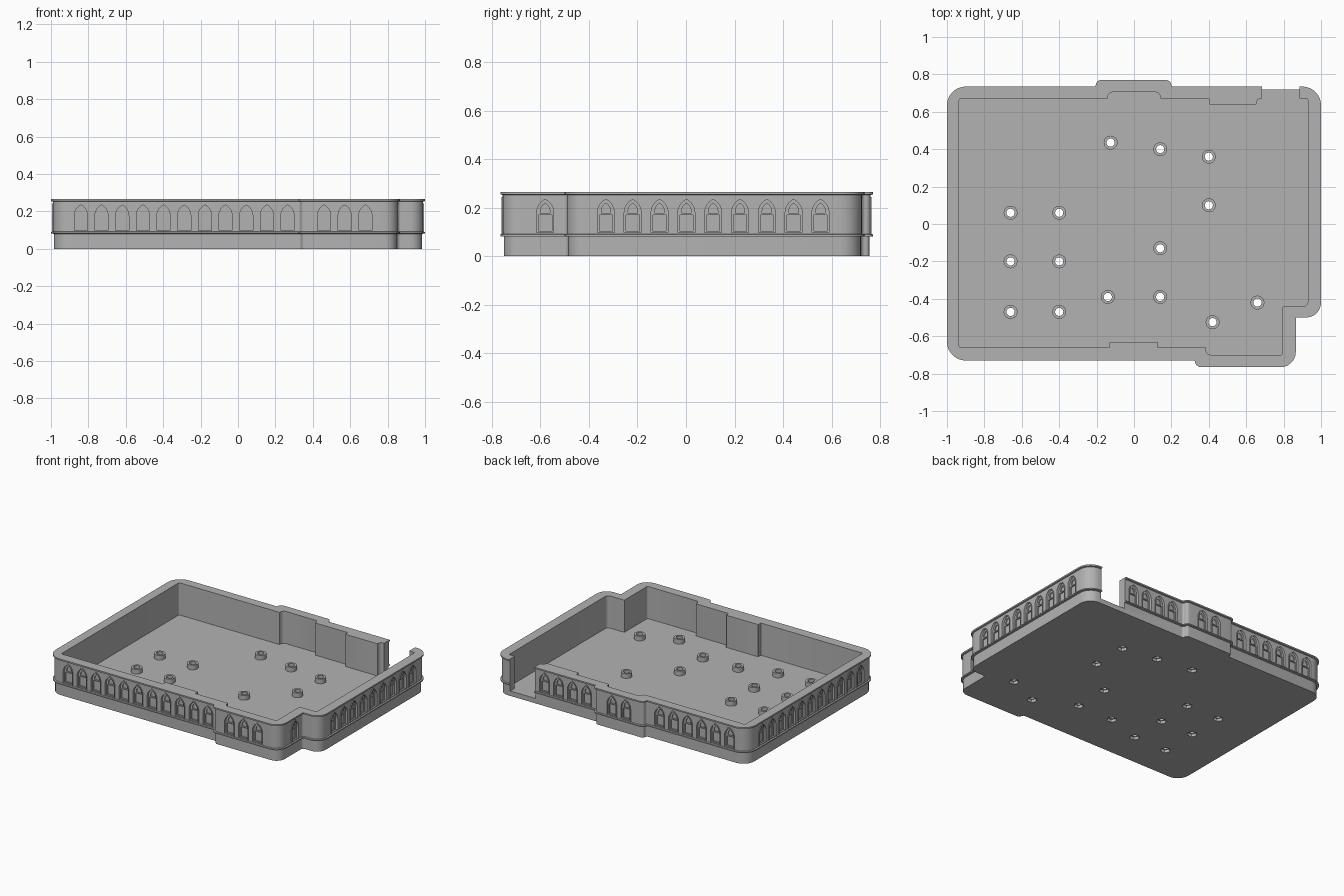
import bpy, bmesh, math
from mathutils import Vector

if "Cube" in bpy.data.objects:
    bpy.data.objects.remove(bpy.data.objects["Cube"])

stone = bpy.data.materials.new("stone_grey")
stone.use_nodes = True
stone.diffuse_color = (0.45, 0.45, 0.45, 1)
stone.node_tree.nodes["Principled BSDF"].inputs["Base Color"].default_value = (0.45, 0.45, 0.45, 1)

FLOOR, TOP = 0.035, 0.265
WALL_INSET = 0.01


def rounded(corners, inset=0.0, seg=7):
    """Counter-clockwise right-angled outline with rounded corners, moved inwards."""
    pts, n = [], len(corners)
    for i, (x, y, r) in enumerate(corners):
        p = Vector((x, y))
        a = (p - Vector(corners[i - 1][:2])).normalized()
        b = (Vector(corners[(i + 1) % n][:2]) - p).normalized()
        turn = a.x * b.y - a.y * b.x
        p += inset * (Vector((-a.y, a.x)) + Vector((-b.y, b.x)))
        r = max(r - inset * turn, 0.002)
        centre = p - a * r + b * r
        for k in range(seg + 1):
            t = k / seg * math.pi / 2
            pts.append(centre + a * r * math.sin(t) - b * r * math.cos(t))
    return pts


def loft(bm, loops):
    """Closed solid through loops that have equal point counts."""
    rings = [[bm.verts.new(p) for p in loop] for loop in loops]
    n = len(rings[0])
    for lo, hi in zip(rings, rings[1:]):
        for i in range(n):
            j = (i + 1) % n
            bm.faces.new((lo[i], lo[j], hi[j], hi[i]))
    bm.faces.new(rings[0][::-1])
    bm.faces.new(rings[-1])


def flat_loop(pts, z):
    return [(p[0], p[1], z) for p in pts]


def finish(name, bm):
    bmesh.ops.recalc_face_normals(bm, faces=bm.faces)
    me = bpy.data.meshes.new(name)
    bm.to_mesh(me)
    bm.free()
    me.materials.append(stone)
    ob = bpy.data.objects.new(name, me)
    bpy.context.collection.objects.link(ob)
    return ob


def combine(target, bm, operation):
    tool = finish("cutter", bm)
    tool.hide_render = True
    mod = target.modifiers.new("bool", "BOOLEAN")
    mod.operation, mod.object, mod.solver = operation, tool, "EXACT"
    bpy.context.view_layer.objects.active = target
    bpy.ops.object.modifier_apply(modifier=mod.name)
    bpy.data.objects.remove(tool)


def disc(x, y, r, n):
    return [(x + r * math.cos(k * math.tau / n), y + r * math.sin(k * math.tau / n)) for k in range(n)]


# Outer shell with base, ledge and top rail
outer = [(-1, -0.73, 0.1), (0.325, -0.73, 0.004), (0.325, -0.765, 0.034), (0.865, -0.765, 0.08),
         (0.865, -0.5, 0.005), (1, -0.5, 0.08), (1, 0.735, 0.1),
         (0.2, 0.735, 0.004), (0.2, 0.77, 0.03), (-0.205, 0.77, 0.03), (-0.205, 0.735, 0.004),
         (-1, 0.735, 0.1)]
steps = [(0.015, 0), (0.015, 0.08), (0, 0.082), (0, 0.09), (WALL_INSET, 0.092),
         (WALL_INSET, 0.252), (0, 0.255), (0, TOP)]
bm = bmesh.new()
loft(bm, [flat_loop(rounded(outer, d), z) for d, z in steps])
tray = finish("castle_wall_tray", bm)

# Interior cavity
inner = [(-0.935, -0.66, 0.01), (-0.13, -0.66, 0.004), (-0.13, -0.63, 0.004), (0.125, -0.63, 0.004),
         (0.125, -0.66, 0.004), (0.385, -0.66, 0.004), (0.385, -0.7, 0.025), (0.795, -0.7, 0.01),
         (0.795, -0.44, 0.004), (0.93, -0.44, 0.025), (0.93, 0.67, 0.01), (0.655, 0.67, 0.02),
         (0.655, 0.64, 0.004), (0.4, 0.64, 0.004), (0.4, 0.67, 0.004), (0.14, 0.67, 0.004),
         (0.14, 0.705, 0.025), (-0.14, 0.705, 0.025), (-0.14, 0.67, 0.004), (-0.935, 0.67, 0.01)]
bm = bmesh.new()
cavity = rounded(inner, 0, 4)
loft(bm, [flat_loop(cavity, FLOOR), flat_loop(cavity, 0.4)])
combine(tray, bm, "DIFFERENCE")

# Doorway through the back wall
bm = bmesh.new()
door = [(0.685, 0.65), (0.885, 0.65), (0.885, 0.9), (0.685, 0.9)]
loft(bm, [flat_loop(door, FLOOR), flat_loop(door, 0.4)])
combine(tray, bm, "DIFFERENCE")

# Floor bosses with through holes and hexagonal pockets underneath
bosses = [(x, y) for x in (-0.66, -0.4) for y in (-0.47, -0.2, 0.06)]
bosses += [(-0.14, -0.39), (0.14, -0.39), (0.14, -0.13), (-0.125, 0.435), (0.14, 0.4),
           (0.4, 0.36), (0.4, 0.1), (0.42, -0.525), (0.66, -0.42)]
for radius, sides, z0, z1, op in ((0.037, 24, 0.025, 0.068, "UNION"),
                                  (0.022, 16, -0.1, 0.2, "DIFFERENCE"),
                                  (0.033, 6, -0.1, 0.02, "DIFFERENCE")):
    bm = bmesh.new()
    for x, y in bosses:
        ring = disc(x, y, radius, sides)
        loft(bm, [flat_loop(ring, z0), flat_loop(ring, z1)])
    combine(tray, bm, op)

# Window places: centre on the wall face, and outward direction
def row(start, count, step=0.1105):
    return [start + i * step for i in range(count)]


W = WALL_INSET
windows = [((x, -0.73 + W), (0, -1)) for x in row(-0.84, 11)]
windows += [((x, -0.765 + W), (0, -1)) for x in row(0.46, 3)]
windows += [((0.865 - W, -0.58), (1, 0))]
windows += [((1 - W, y), (1, 0)) for y in row(-0.33, 9)]
windows += [((-1 + W, y), (-1, 0)) for y in row(-0.553, 11)]
windows += [((x, 0.735 - W), (0, 1)) for x in row(0.28, 4) + row(-0.85, 6)]
windows += [((x, 0.77 - W), (0, 1)) for x in row(-0.055, 2)]


def arch(half, z0, spring, apex, n=6):
    """Pointed arch outline as (u, z) points."""
    h = apex - spring
    r = (half * half + h * h) / (2 * half)
    end = math.asin(h / r)
    side = [(half - r + r * math.cos(end * k / n), spring + r * math.sin(end * k / n)) for k in range(n + 1)]
    side[-1] = (0, apex)
    return [(half, z0)] + side + [(-u, z) for u, z in side[-2::-1]] + [(-half, z0)]


def place(profile, spot, depth):
    (x, y), (nx, ny) = spot
    return [(x - ny * u + nx * depth, y + nx * u + ny * depth, z) for u, z in profile]


# Recessed niches, then lancet and lower panel cut deeper
niche = arch(0.035, 0.098, 0.178, 0.234)
lancet = arch(0.019, 0.178, 0.186, 0.218)
panel = [(0.027, 0.103), (0.027, 0.17), (-0.027, 0.17), (-0.027, 0.103)]
for shapes, depth in (((niche,), -0.011), ((lancet, panel), -0.019)):
    bm = bmesh.new()
    for spot in windows:
        for shape in shapes:
            loft(bm, [place(shape, spot, depth), place(shape, spot, 0.03)])
    combine(tray, bm, "DIFFERENCE")

# Raised arch mouldings around the niches
bm = bmesh.new()
rim = arch(0.041, 0.092, 0.178, 0.243)
for spot in windows:
    loops = [[bm.verts.new(p) for p in place(s, spot, d)]
             for s, d in ((rim, -0.002), (rim, 0.005), (niche, 0.005), (niche, -0.004))]
    for a, b in zip(loops, loops[1:]):
        for i in range(len(a) - 1):
            bm.faces.new((a[i], a[i + 1], b[i + 1], b[i]))
mouldings = finish("window_mouldings", bm)

for ob in (tray, mouldings):
    bpy.ops.object.select_all(action="DESELECT")
    ob.select_set(True)
    bpy.context.view_layer.objects.active = ob
    bpy.ops.object.shade_smooth_by_angle(angle=math.radians(30))
